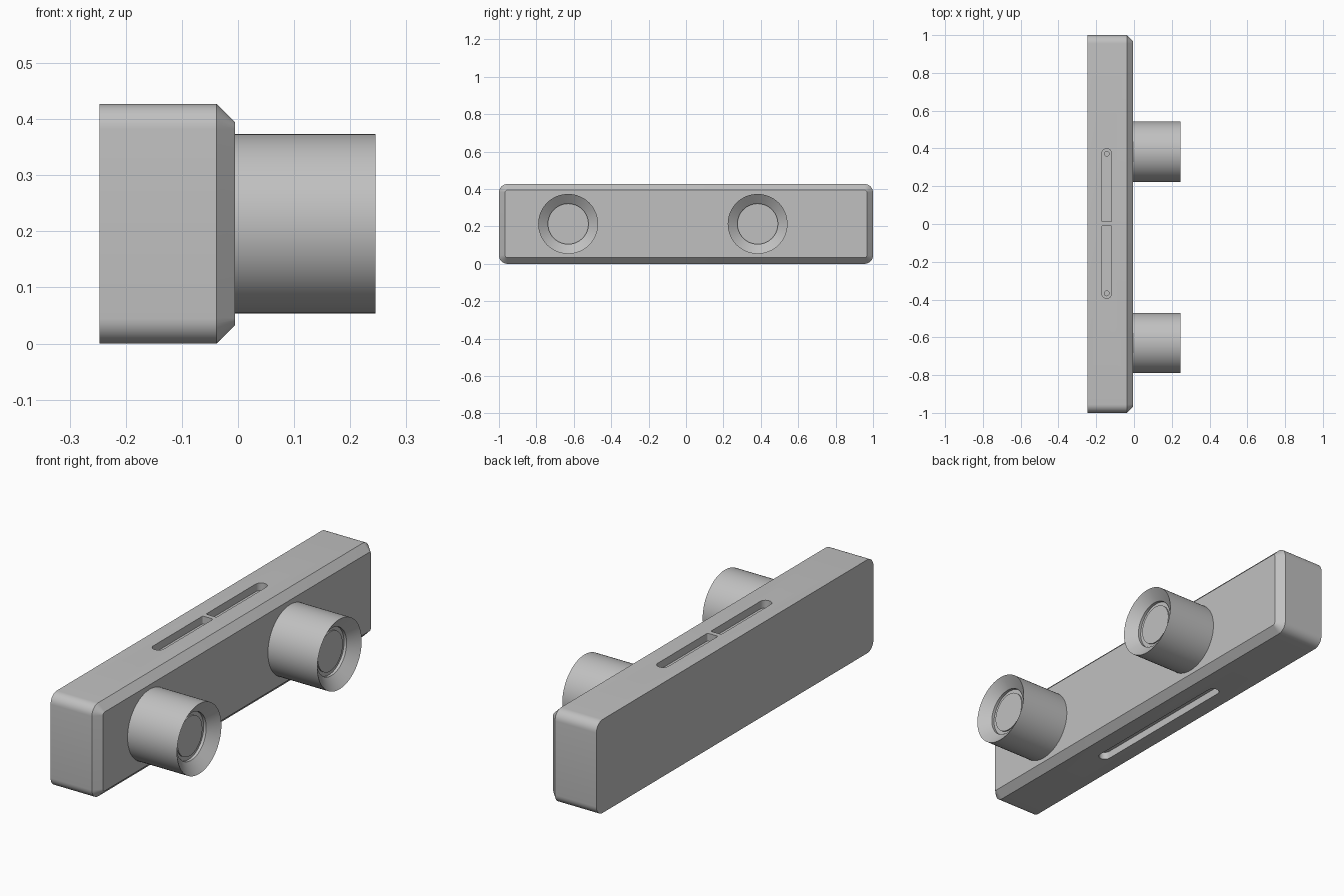
import bpy, bmesh
from math import cos, sin, pi, radians

if "Cube" in bpy.data.objects:
    bpy.data.objects.remove(bpy.data.objects["Cube"])

LENGTH, HEIGHT = 2.0, 0.427
BACK, SHOULDER, FRONT = -0.247, -0.038, -0.005
MID = HEIGHT / 2

grey = bpy.data.materials.new("plain_grey")
grey.use_nodes = True
colour = (0.53, 0.53, 0.53, 1)
grey.diffuse_color = colour
grey.node_tree.nodes["Principled BSDF"].inputs["Base Color"].default_value = colour


def rounded(u0, u1, v0, v1, radii, steps=8):
    """Rounded rectangle, one radius per corner, from (u1, v1) anticlockwise."""
    pts = []
    corners = [(u1, v1, -1, -1), (u0, v1, 1, -1), (u0, v0, 1, 1), (u1, v0, -1, 1)]
    for k, ((u, v, su, sv), r) in enumerate(zip(corners, radii)):
        for i in range(steps + 1):
            a = (k + i / steps) * pi / 2
            pts.append((u + su * r + r * cos(a), v + sv * r + r * sin(a)))
    return pts


def loft(name, rings):
    """Closed solid through rings of equal point count."""
    bm = bmesh.new()
    loops = [[bm.verts.new(p) for p in ring] for ring in rings]
    n = len(loops[0])
    for a, b in zip(loops, loops[1:]):
        for i in range(n):
            j = (i + 1) % n
            bm.faces.new((a[i], a[j], b[j], b[i]))
    bm.faces.new(loops[0][::-1])
    bm.faces.new(loops[-1])
    bmesh.ops.remove_doubles(bm, verts=bm.verts, dist=1e-5)
    bmesh.ops.recalc_face_normals(bm, faces=bm.faces)
    mesh = bpy.data.meshes.new(name)
    bm.to_mesh(mesh)
    bm.free()
    obj = bpy.data.objects.new(name, mesh)
    bpy.context.collection.objects.link(obj)
    mesh.materials.append(grey)
    return obj


def select(obj):
    bpy.ops.object.select_all(action='DESELECT')
    obj.select_set(True)
    bpy.context.view_layer.objects.active = obj


def cut(target, outline, z0, z1):
    """Cut a vertical prism out of the target."""
    cutter = loft("cutter", [[(x, y, z) for x, y in outline] for z in (z0, z1)])
    cutter.hide_render = True
    mod = target.modifiers.new("cut", 'BOOLEAN')
    mod.operation, mod.solver, mod.object = 'DIFFERENCE', 'EXACT', cutter
    select(target)
    bpy.ops.object.modifier_apply(modifier=mod.name)
    bpy.data.objects.remove(cutter)


def smooth(obj):
    select(obj)
    bpy.ops.object.shade_smooth_by_angle(angle=radians(25))


# Housing: rounded bar with a chamfered front edge
R = 0.045
def section(x, inset):
    outline = rounded(-LENGTH / 2 + inset, LENGTH / 2 - inset,
                      inset, HEIGHT - inset, [R - inset] * 4)
    return [(x, y, z) for y, z in outline]

housing = loft("housing", [section(BACK, 0), section(SHOULDER, 0), section(FRONT, 0.033)])

# Top slots, rounded at the outer ends, each with a small pin hole
X0, X1, DEPTH = -0.171, -0.118, 0.035
big, small = (X1 - X0) / 2 - 0.0005, 0.006
XC = (X0 + X1) / 2
for side in (1, -1):
    if side > 0:
        slot = rounded(X0, X1, 0.013, 0.398, [big, big, small, small])
    else:
        slot = rounded(X0, X1, -0.393, -0.01, [small, small, big, big])
    cut(housing, slot, HEIGHT - DEPTH, HEIGHT + 0.05)
    yc = 0.372 if side > 0 else -0.367
    hole = [(XC + 0.013 * cos(a * pi / 10), yc + 0.013 * sin(a * pi / 10)) for a in range(20)]
    cut(housing, hole, HEIGHT - DEPTH - 0.03, HEIGHT + 0.05)

# Single long slot underneath
cut(housing, rounded(X0, X1, -0.4, 0.4, [big] * 4), -0.05, DEPTH)
smooth(housing)

# Lens barrels: flared mouth, narrow groove and flat glass disc
barrel = [(FRONT - 0.01, 0.16), (0.245, 0.16), (0.205, 0.108),
          (0.192, 0.108), (0.192, 0.09), (0.198, 0.09)]
SIDES = 64
for name, yc in (("front_lens_barrel", -0.63), ("rear_lens_barrel", 0.383)):
    rings = [[(x, yc + r * cos(2 * pi * i / SIDES), MID + r * sin(2 * pi * i / SIDES))
              for i in range(SIDES)] for x, r in barrel]
    smooth(loft(name, rings))
